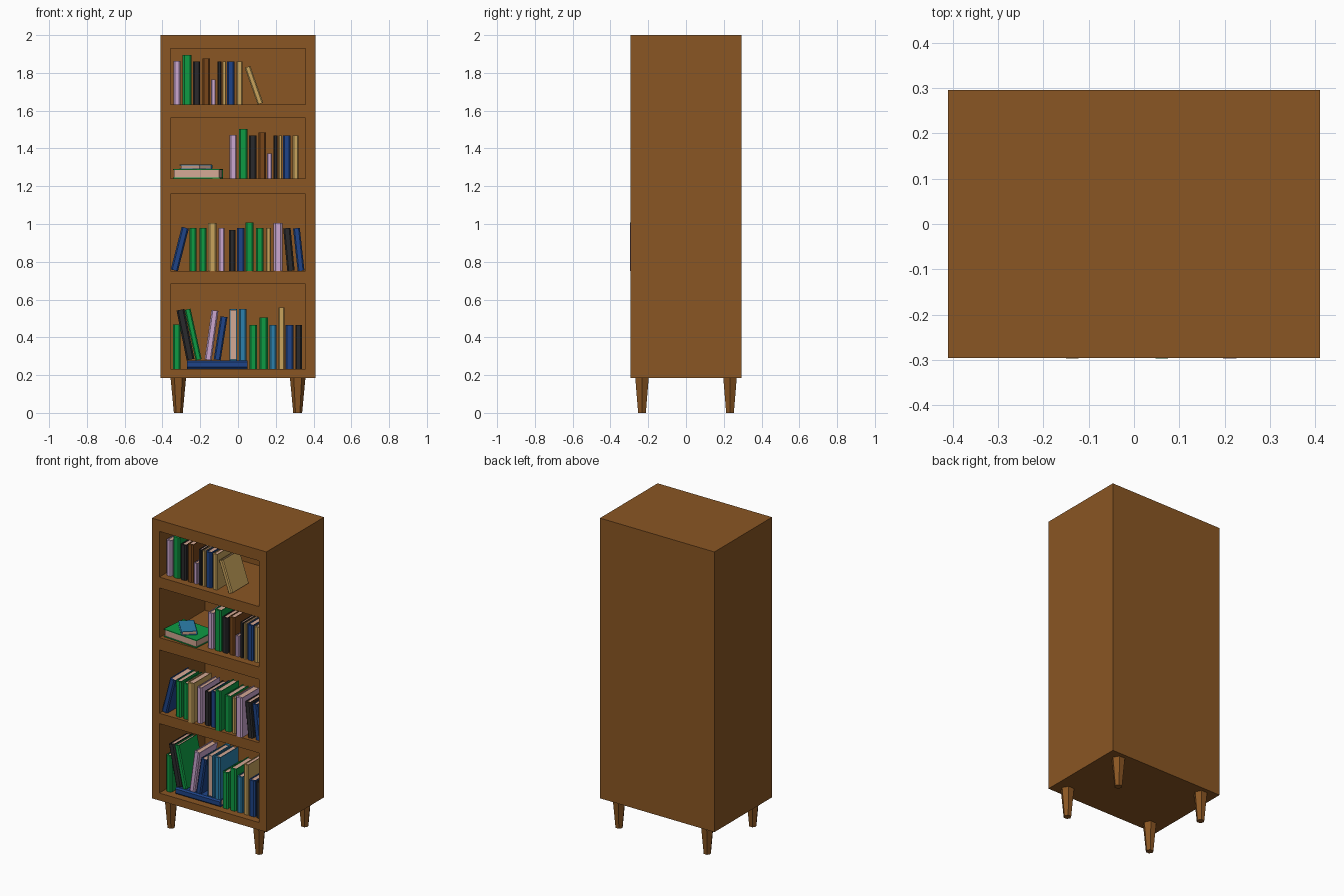
import bpy, bmesh, math
from mathutils import Matrix

if "Cube" in bpy.data.objects:
    bpy.data.objects.remove(bpy.data.objects["Cube"])


def material(name, rgb):
    lin = [((c / 255 + 0.055) / 1.055) ** 2.4 for c in rgb]
    m = bpy.data.materials.new(name)
    m.diffuse_color = (*lin, 1)
    m.use_nodes = True
    m.node_tree.nodes["Principled BSDF"].inputs["Base Color"].default_value = m.diffuse_color
    return m


MATS = {n: material(n, c) for n, c in {
    "wood": (138, 86, 35), "mauve": (203, 167, 208), "green": (14, 155, 68),
    "black": (42, 42, 44), "brown": (120, 70, 26), "navy": (30, 68, 136),
    "gold": (200, 163, 92), "pages": (212, 168, 148), "steel blue": (44, 128, 172)}.items()}


def finish(name, bm, mats):
    bmesh.ops.recalc_face_normals(bm, faces=bm.faces[:])
    me = bpy.data.meshes.new(name)
    bm.to_mesh(me)
    bm.free()
    for m in mats:
        me.materials.append(MATS[m])
    ob = bpy.data.objects.new(name, me)
    bpy.context.collection.objects.link(ob)
    return ob


def add_box(bm, lo, hi, mat=0):
    size = [b - a for a, b in zip(lo, hi)]
    mid = [(a + b) / 2 for a, b in zip(lo, hi)]
    vs = bmesh.ops.create_cube(bm, size=1, matrix=Matrix.Translation(mid) @ Matrix.Diagonal((*size, 1)))["verts"]
    for f in {f for v in vs for f in v.link_faces}:
        f.material_index = mat


# Case: solid block with four shelf openings cut into the front
bm = bmesh.new()
add_box(bm, (-0.41, -0.295, 0.185), (0.41, 0.295, 2.0))
case = finish("case", bm, ["wood"])
FLOORS = [1.632, 1.24, 0.75, 0.233]
bm = bmesh.new()
for z0, z1 in zip(FLOORS, [1.928, 1.562, 1.16, 0.683]):
    add_box(bm, (-0.357, -0.4, z0), (0.357, 0.17, z1))
cutter = finish("opening_cutter", bm, ["wood"])
cutter.hide_render = True
mod = case.modifiers.new("openings", 'BOOLEAN')
mod.operation, mod.solver, mod.object = 'DIFFERENCE', 'EXACT', cutter
bpy.context.view_layer.objects.active = case
bpy.ops.object.modifier_apply(modifier=mod.name)
bpy.data.objects.remove(cutter)

# Tapered six-sided legs
for sx, side in ((-1, "left"), (1, "right")):
    for sy, end in ((-1, "front"), (1, "back")):
        bm = bmesh.new()
        bmesh.ops.create_cone(bm, cap_ends=True, segments=6, radius1=0.0235, radius2=0.041, depth=0.185,
                              matrix=Matrix.Translation((sx * 0.316, sy * 0.233, 0.0925))
                              @ Matrix.Rotation(math.pi / 2, 4, 'Z'))
        finish(f"{end}_{side}_leg", bm, ["wood"])


# Book: folded cover with chamfered spine at y = 0, and a recessed page block
def book(name, w, d, h, color, matrix):
    bm = bmesh.new()
    t, c = min(0.005, w * 0.14), w * 0.2
    outline = [(0, d), (0, c), (c, 0), (w - c, 0), (w, c), (w, d),
               (w - t, d), (w - t, c + t), (t, c + t), (t, d)]
    face = bm.faces.new([bm.verts.new((x, y, 0)) for x, y in outline])
    ext = bmesh.ops.extrude_face_region(bm, geom=[face])["geom"]
    bmesh.ops.translate(bm, vec=(0, 0, h), verts=[e for e in ext if isinstance(e, bmesh.types.BMVert)])
    add_box(bm, (t, c + t, 0.005), (w - t, d - 0.005, h - 0.005), 1)
    bmesh.ops.transform(bm, matrix=matrix, verts=bm.verts[:])
    finish(name, bm, [color, "pages"])


# Standing book between x0 and x1; shift = sideways move of its top when leaning
def stand(name, x0, x1, z0, z1, color, y=-0.25, shift=0, d=0.19):
    w, h = x1 - x0, z1 - z0
    a = math.atan(shift / h)
    length = (h - w * abs(math.sin(a))) / math.cos(a)
    px, off = (x1, -w) if a > 0 else (x0, 0)
    book(name, w, d, length, color, Matrix.Translation((px, y, z0))
         @ Matrix.Rotation(a, 4, 'Y') @ Matrix.Translation((off, 0, 0)))


# Lying book, turned about z around its centre
def lie(name, centre, w, d, h, color, turn):
    book(name, w, d, h, color, Matrix.Translation(centre) @ Matrix.Rotation(math.radians(turn), 4, 'Z')
         @ Matrix.Rotation(math.pi / 2, 4, 'Y') @ Matrix.Translation((-w / 2, -d / 2, -h / 2)))


# Two upper shelves share one set of upright books: left, right, height, colour
ROW = [(-0.341, -0.304, .23, "mauve"), (-0.293, -0.246, .264, "green"), (-0.238, -0.2, .228, "black"),
       (-0.188, -0.149, .244, "brown"), (-0.143, -0.118, .133, "mauve"), (-0.108, -0.088, .229, "black"),
       (-0.082, -0.063, .229, "gold"), (-0.058, -0.018, .229, "navy"), (-0.008, 0.024, .229, "gold")]
for shelf, dx in ((0, 0), (1, 0.297)):
    for i, (a, b, h, col) in enumerate(ROW):
        stand(f"upper_book_{shelf + 1}_{i + 1}", a + dx, b + dx, FLOORS[shelf], FLOORS[shelf] + h, col)
stand("leaning_gold_book", 0.104, 0.135, FLOORS[0], 1.837, "gold", shift=-0.072, d=0.17)
lie("large_lying_book", (-0.211, -0.185, 1.265), 0.05, 0.19, 0.25, "green", 175)
lie("small_lying_book", (-0.222, -0.195, 1.302), 0.024, 0.095, 0.155, "steel blue", 132)

# Third shelf: left, right, top, colour, lean
for i, (a, b, z, col, s) in enumerate([
        (-0.357, -0.318, .985, "navy", .06), (-0.256, -0.219, .98, "green", 0),
        (-0.203, -0.166, .98, "green", 0), (-0.158, -0.114, 1.005, "gold", 0),
        (-0.103, -0.071, .98, "mauve", 0), (-0.048, -0.013, .968, "black", 0),
        (-0.005, 0.034, .98, "navy", 0), (0.04, 0.082, 1.007, "green", 0),
        (0.095, 0.135, .98, "green", 0), (0.148, 0.174, .98, "gold", 0),
        (0.188, 0.235, 1.005, "mauve", 0), (0.261, 0.3, .98, "black", -.022),
        (0.316, 0.352, .98, "navy", -.025)]):
    stand(f"third_shelf_book_{i + 1}", a, b, FLOORS[2], z, col, y=-0.297 if z > 1 else -0.275, shift=s)

# Bottom shelf: one lying book carries the leaning ones
lie("bottom_lying_book", (-0.111, -0.155, 0.255), 0.044, 0.2, 0.32, "navy", 0)
for i, (a, b, z0, z, col, s) in enumerate([
        (-0.343, -0.304, .233, .467, "green", 0), (-0.272, -0.23, .278, .55, "black", -.055),
        (-0.224, -0.192, .278, .552, "green", -.06), (-0.177, -0.14, .278, .545, "mauve", .037),
        (-0.129, -0.092, .278, .512, "navy", .037), (0.005, 0.045, .278, .55, "steel blue", 0),
        (0.061, 0.1, .233, .466, "green", 0), (0.114, 0.158, .233, .505, "green", 0),
        (0.166, 0.203, .233, .466, "steel blue", 0), (0.214, 0.246, .233, .557, "gold", 0),
        (0.251, 0.293, .233, .466, "navy", 0), (0.304, 0.338, .233, .466, "black", 0)]):
    stand(f"bottom_shelf_book_{i + 1}", a, b, z0, z, col, shift=s)
# Book turned with its pages to the front
book("reversed_book", 0.038, 0.19, 0.272, "steel blue",
     Matrix.Translation((-0.006, -0.06, 0.278)) @ Matrix.Rotation(math.pi, 4, 'Z'))
